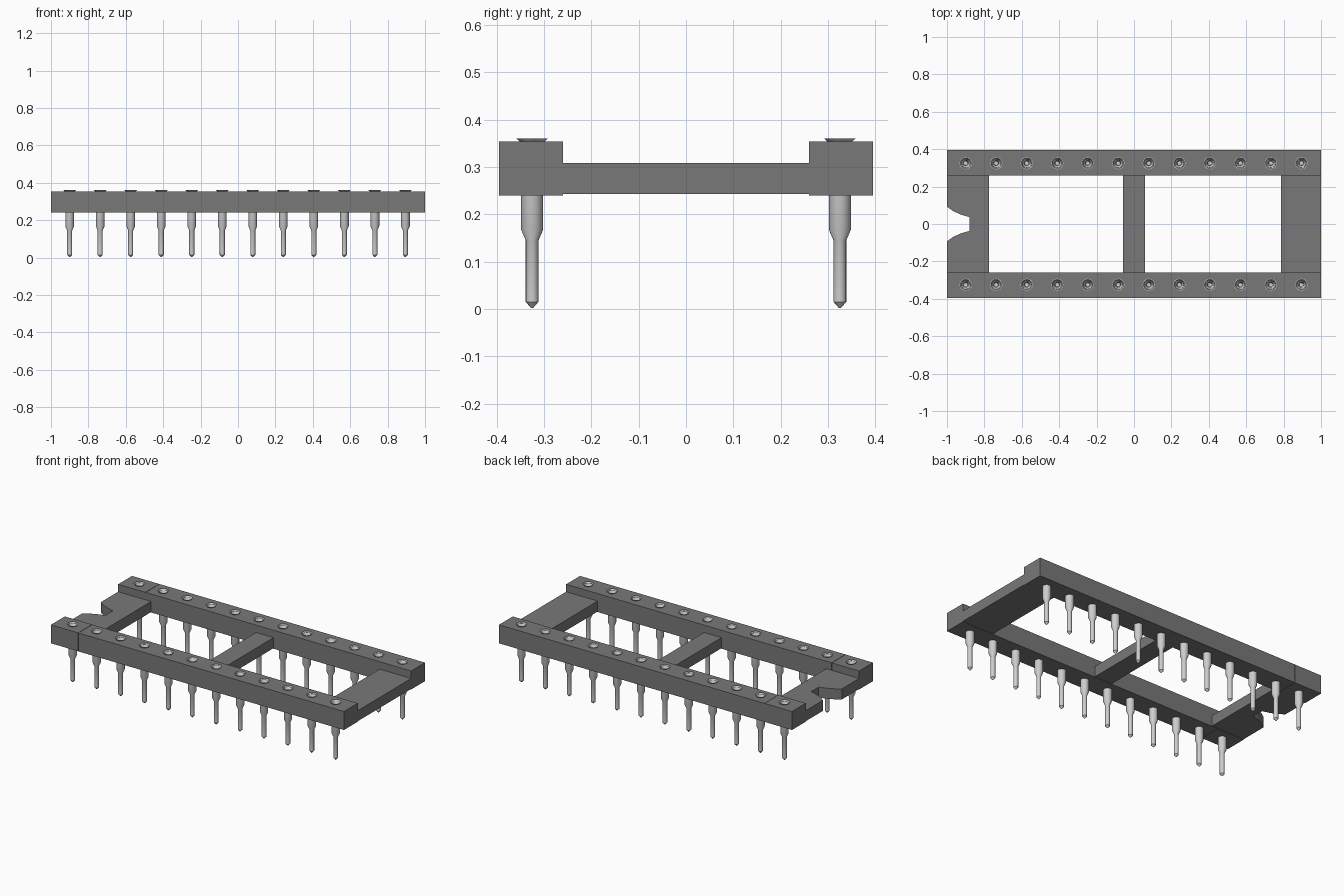
import bpy, bmesh, math

if "Cube" in bpy.data.objects:
    bpy.data.objects.remove(bpy.data.objects["Cube"])


def material(name, value):
    m = bpy.data.materials.new(name)
    m.use_nodes = True
    colour = (value, value, value, 1)
    m.diffuse_color = colour
    m.node_tree.nodes["Principled BSDF"].inputs["Base Color"].default_value = colour
    return m


BODY = material("dark grey plastic", 0.19)
METAL = material("pale metal", 0.62)

RAIL_BOTTOM, RAIL_TOP = 0.24, 0.354
RAIL_IN, RAIL_OUT = 0.26, 0.395
PIN_Y = 0.325
PIN_X = [-0.9 + i * 1.795 / 11 for i in range(12)]


def finish(name, bm, mat, smooth=False):
    bmesh.ops.recalc_face_normals(bm, faces=bm.faces)
    mesh = bpy.data.meshes.new(name)
    bm.to_mesh(mesh)
    bm.free()
    ob = bpy.data.objects.new(name, mesh)
    bpy.context.collection.objects.link(ob)
    mesh.materials.append(mat)
    bpy.ops.object.select_all(action='DESELECT')
    ob.select_set(True)
    bpy.context.view_layer.objects.active = ob
    if smooth:
        bpy.ops.object.shade_smooth_by_angle(angle=math.radians(35))
    return ob


def slab(name, outline, z0, z1):
    """Extrude a flat outline upward."""
    bm = bmesh.new()
    face = bm.faces.new([bm.verts.new((x, y, z0)) for x, y in outline])
    top = bmesh.ops.extrude_face_region(bm, geom=[face])["geom"]
    bmesh.ops.translate(bm, vec=(0, 0, z1 - z0),
                        verts=[v for v in top if isinstance(v, bmesh.types.BMVert)])
    return finish(name, bm, BODY)


def box(name, x0, x1, y0, y1, z0, z1):
    return slab(name, [(x0, y0), (x1, y0), (x1, y1), (x0, y1)], z0, z1)


def lathe(bm, profile, cx, cy, sides=16):
    """Turn (radius, z) points about a vertical axis, capping both ends."""
    rings = []
    for r, z in profile:
        rings.append([bm.verts.new((cx + r * math.cos(2 * math.pi * k / sides),
                                    cy + r * math.sin(2 * math.pi * k / sides), z))
                      for k in range(sides)])
    for a, b in zip(rings, rings[1:]):
        for k in range(sides):
            n = (k + 1) % sides
            bm.faces.new((a[k], a[n], b[n], b[k]))
    bm.faces.new(rings[0])
    bm.faces.new(rings[-1])


# Two pin rails, each a short end block and a long block with drilled sockets
SEAM = -0.813
for side, sign in (("front", -1), ("back", 1)):
    y0, y1 = sorted((sign * RAIL_IN, sign * RAIL_OUT))
    for part, x0, x1 in (("end_block", -1, SEAM - 0.001), ("rail", SEAM + 0.001, 1)):
        rail = box(f"{side}_{part}", x0, x1, y0, y1, RAIL_BOTTOM, RAIL_TOP)
        bm = bmesh.new()
        for x in PIN_X:
            if x0 < x < x1:
                lathe(bm, [(0.024, 0.2), (0.024, 0.4)], x, sign * PIN_Y)
        cutter = finish("socket_cutter", bm, BODY)
        cutter.hide_render = True
        mod = rail.modifiers.new("sockets", 'BOOLEAN')
        mod.operation = 'DIFFERENCE'
        mod.solver = 'EXACT'
        mod.object = cutter
        bpy.context.view_layer.objects.active = rail
        bpy.ops.object.modifier_apply(modifier=mod.name)
        bpy.data.objects.remove(cutter)

# Cross bars joining the rails
BAR_Z = (0.243, 0.308)
box("middle_bar", -0.06, 0.06, -RAIL_IN, RAIL_IN, *BAR_Z)
box("left_end_bar", 0.785, 1, -RAIL_IN, RAIL_IN, *BAR_Z)

# Notched end bar
notch = [(-1, 0.092), (-0.965, 0.068), (-0.925, 0.05), (-0.88, 0.037)]
outline = [(-1, -RAIL_IN), (-0.775, -RAIL_IN), (-0.775, RAIL_IN), (-1, RAIL_IN)]
outline += notch + [(x, -y) for x, y in reversed(notch)]
slab("notched_end_bar", outline, *BAR_Z)

# Turned pins: pointed tip, thin leg, thick collar, flared rim, funnel and well
PIN = [(0.002, 0.002), (0.0135, 0.015), (0.0135, 0.145), (0.0235, 0.168),
       (0.0235, 0.351), (0.033, 0.36), (0.029, 0.36), (0.013, 0.335),
       (0.011, 0.28)]
for side, sign in (("front", -1), ("back", 1)):
    for i, x in enumerate(PIN_X):
        bm = bmesh.new()
        lathe(bm, PIN, x, sign * PIN_Y)
        finish(f"{side}_pin_{i + 1}", bm, METAL, smooth=True)
